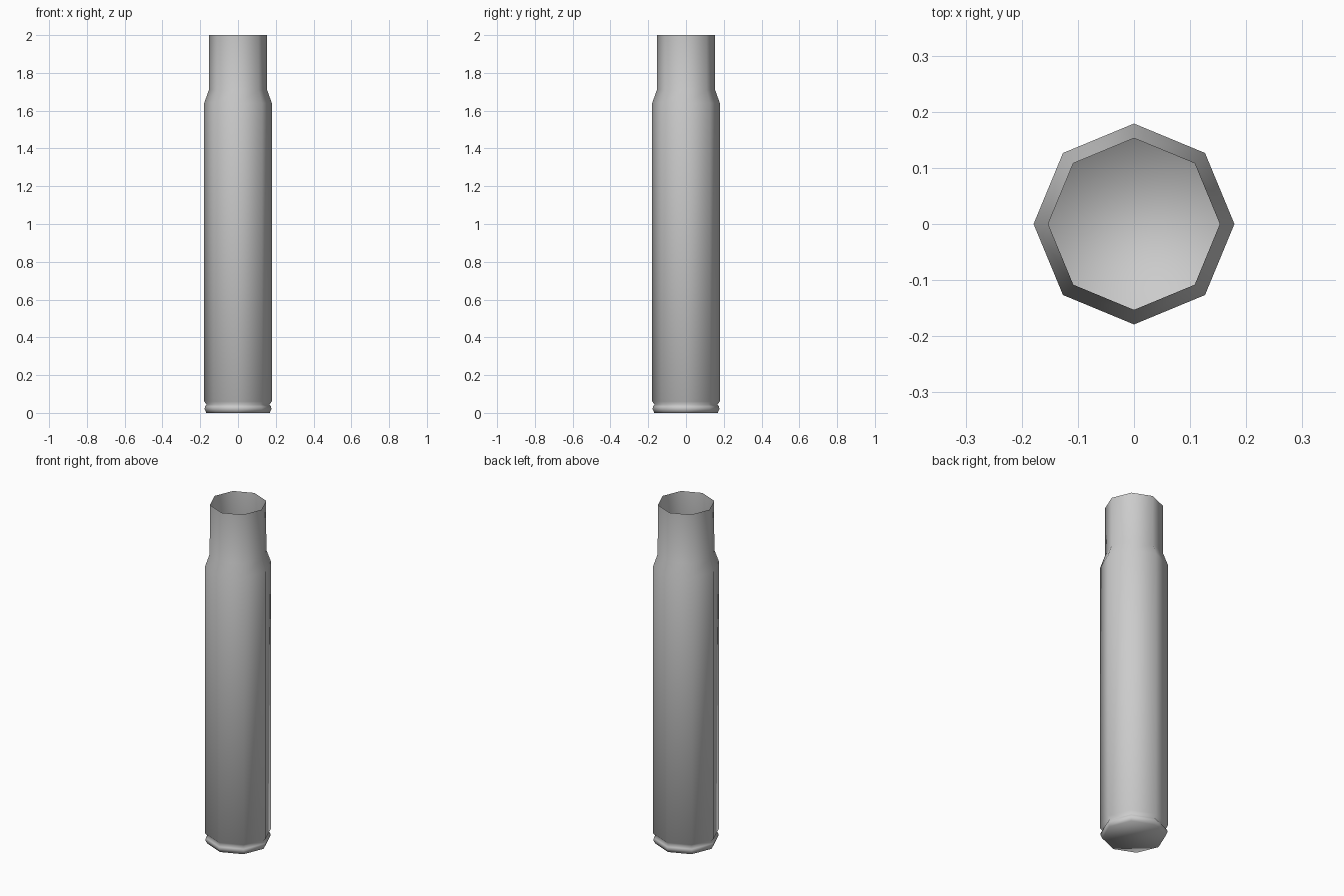
import bpy, bmesh
from math import cos, sin, pi

if "Cube" in bpy.data.objects:
    bpy.data.objects.remove(bpy.data.objects["Cube"])

SIDES = 8
# (radius, height) from the base up to the open mouth
PROFILE = [(0.168, 0.0), (0.177, 0.02), (0.175, 0.033), (0.166, 0.045),
           (0.179, 0.06), (0.179, 1.64), (0.154, 1.71), (0.153, 2.0)]

bm = bmesh.new()
rings = [[bm.verts.new((r * cos(2 * pi * i / SIDES), r * sin(2 * pi * i / SIDES), z))
          for i in range(SIDES)] for r, z in PROFILE]

# Side walls: rim, groove, body, shoulder and neck
for low, high in zip(rings, rings[1:]):
    for i in range(SIDES):
        j = (i + 1) % SIDES
        bm.faces.new((low[i], low[j], high[j], high[i]))

# Closed base; the mouth stays open as a thin shell
bm.faces.new(rings[0][::-1])
for f in bm.faces:
    f.smooth = True

mesh = bpy.data.meshes.new("casing")
bm.to_mesh(mesh)
bm.free()
casing = bpy.data.objects.new("casing", mesh)
bpy.context.collection.objects.link(casing)
